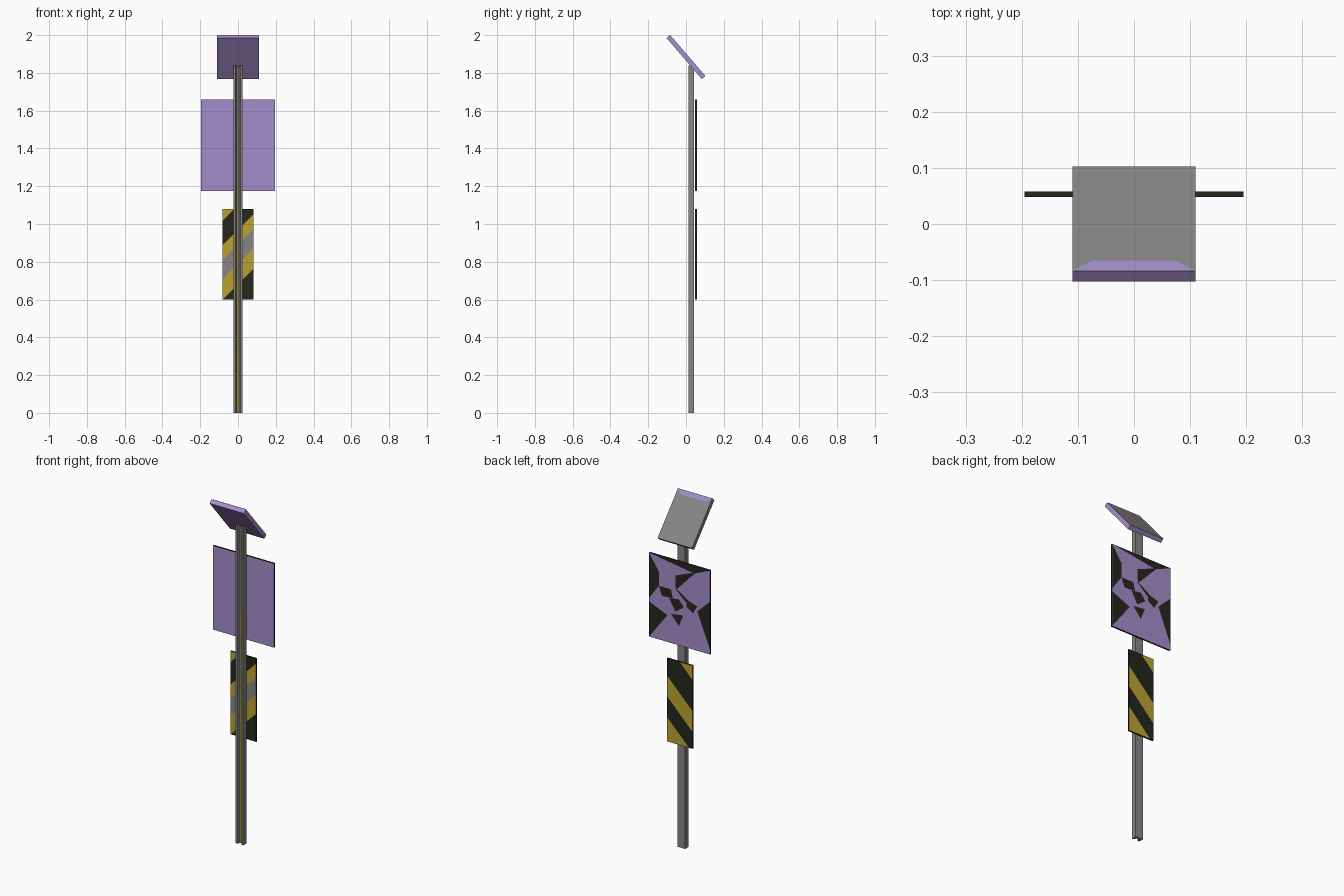
import bpy, bmesh, math
from mathutils import Matrix

if "Cube" in bpy.data.objects:
    bpy.data.objects.remove(bpy.data.objects["Cube"])


def material(name, r, g, b):
    m = bpy.data.materials.new(name)
    m.use_nodes = True
    m.diffuse_color = (r, g, b, 1)
    m.node_tree.nodes["Principled BSDF"].inputs["Base Color"].default_value = (r, g, b, 1)
    return m


PURPLE, BLACK, YELLOW, GREY = range(4)
palette = [
    material("lilac", .37, .27, .6),
    material("black", .02, .02, .013),
    material("yellow", .5, .36, .03),
    material("grey", .24, .24, .24),
]


def finish(bm, name):
    mesh = bpy.data.meshes.new(name)
    bm.normal_update()
    bm.to_mesh(mesh)
    bm.free()
    for m in palette:
        mesh.materials.append(m)
    obj = bpy.data.objects.new(name, mesh)
    bpy.context.collection.objects.link(obj)
    return obj


def box(size, centre):
    bm = bmesh.new()
    bmesh.ops.create_cube(bm, size=1)
    bmesh.ops.scale(bm, vec=size, verts=bm.verts)
    bmesh.ops.translate(bm, vec=centre, verts=bm.verts)
    return bm


# Post: grooved bar, groove open to the front
post_height, groove_y = 1.84, .03
half = [(.024, .042), (.024, .013), (.012, .013), (.006, groove_y)]
outline = half + [(-x, y) for x, y in reversed(half)]
bm = bmesh.new()
base = bm.faces.new([bm.verts.new((x, y, 0)) for x, y in outline])
top = bmesh.ops.extrude_face_region(bm, geom=[base])
bmesh.ops.translate(bm, vec=(0, 0, post_height),
                    verts=[v for v in top["geom"] if isinstance(v, bmesh.types.BMVert)])
bmesh.ops.recalc_face_normals(bm, faces=bm.faces)
for f in bm.faces:
    f.material_index = GREY
finish(bm, "post")

# Long yellow wedge painted in the groove
bm = bmesh.new()
corners = [(-.006, 0), (.006, 0), (-.006, post_height)]
face = bm.faces.new([bm.verts.new((x, groove_y - .001, z)) for x, z in corners])
face.material_index = YELLOW
finish(bm, "groove_stripe")

# Striped lower board: diagonal bands, different on each side
plate_y, plate_t = .053, .01
front_bands = [(1.1, YELLOW), (.97, BLACK), (.89, YELLOW), (.79, GREY), (.68, YELLOW), (0, BLACK)]
back_bands = [(1.08, YELLOW), (.9, BLACK), (.78, YELLOW), (.66, BLACK), (0, YELLOW)]
bm = box((.164, plate_t, .48), (0, plate_y, .84))
for limit, colour in front_bands + back_bands:
    bmesh.ops.bisect_plane(bm, geom=bm.verts[:] + bm.edges[:] + bm.faces[:],
                           plane_co=(0, 0, limit), plane_no=(-1, 0, 1))
bm.normal_update()
for f in bm.faces:
    c = f.calc_center_median()
    f.material_index = BLACK
    if abs(f.normal.y) > .5:
        bands = front_bands if f.normal.y < 0 else back_bands
        f.material_index = next(k for limit, k in bands if c.z - c.x > limit)
finish(bm, "striped_board")

# Upper board: lilac faces, black rim
width, height, board_top = .39, .485, 1.66
bm = box((width, plate_t, height), (0, plate_y, board_top - height / 2))
bm.normal_update()
for f in bm.faces:
    f.material_index = PURPLE if abs(f.normal.y) > .5 else BLACK
finish(bm, "upper_board")

# Black shards on the back of the upper board (fractions across and down)
shards = [
    [(0, 0), (.16, .19), (.16, .36), (0, .54)],
    [(0, .58), (.3, .68), (0, 1)],
    [(0, 0), (1, 0), (.74, .09)],
    [(.43, .18), (.77, .07), (.44, .35)],
    [(.16, .36), (.36, .36), (.39, .46), (.21, .47)],
    [(.42, .33), (.5, .36), (.66, .44), (.6, .46)],
    [(.33, .47), (.49, .45), (.57, .53), (.43, .61)],
    [(.62, .43), (.79, .47), (.72, .57), (.61, .51)],
    [(.36, .65), (.56, .63), (.49, .77)],
    [(1, .37), (.79, .53), (1, .94)],
]
bm = bmesh.new()
for shard in shards:
    face = bm.faces.new([bm.verts.new((width * (.5 - u), plate_y + plate_t / 2 + .001,
                                       board_top - height * v)) for u, v in shard])
    face.material_index = BLACK
    face.normal_update()
    if face.normal.y < 0:
        face.normal_flip()
finish(bm, "board_shards")

# Tilted panel on top: grey upper face, lilac elsewhere
tilt = Matrix.Translation((0, 0, 1.884)) @ Matrix.Rotation(math.radians(-49.3), 4, "X")
w, l, t = .22, .286, .025
bm = box((w, l, t), (0, 0, 0))
bm.normal_update()
for f in bm.faces:
    f.material_index = GREY if f.normal.z > .5 or f.normal.x < -.5 else PURPLE
finish(bm, "tilted_panel").matrix_world = tilt

# Lilac trapezoid strip along the panel's upper edge
bm = bmesh.new()
strip = [(-w / 2, 0), (w / 2, 0), (w / 2 - .035, .027), (.035 - w / 2, .027)]
bm.faces.new([bm.verts.new((x, y - l / 2, t / 2 + .001)) for x, y in strip])
finish(bm, "panel_edge_strip").matrix_world = tilt
